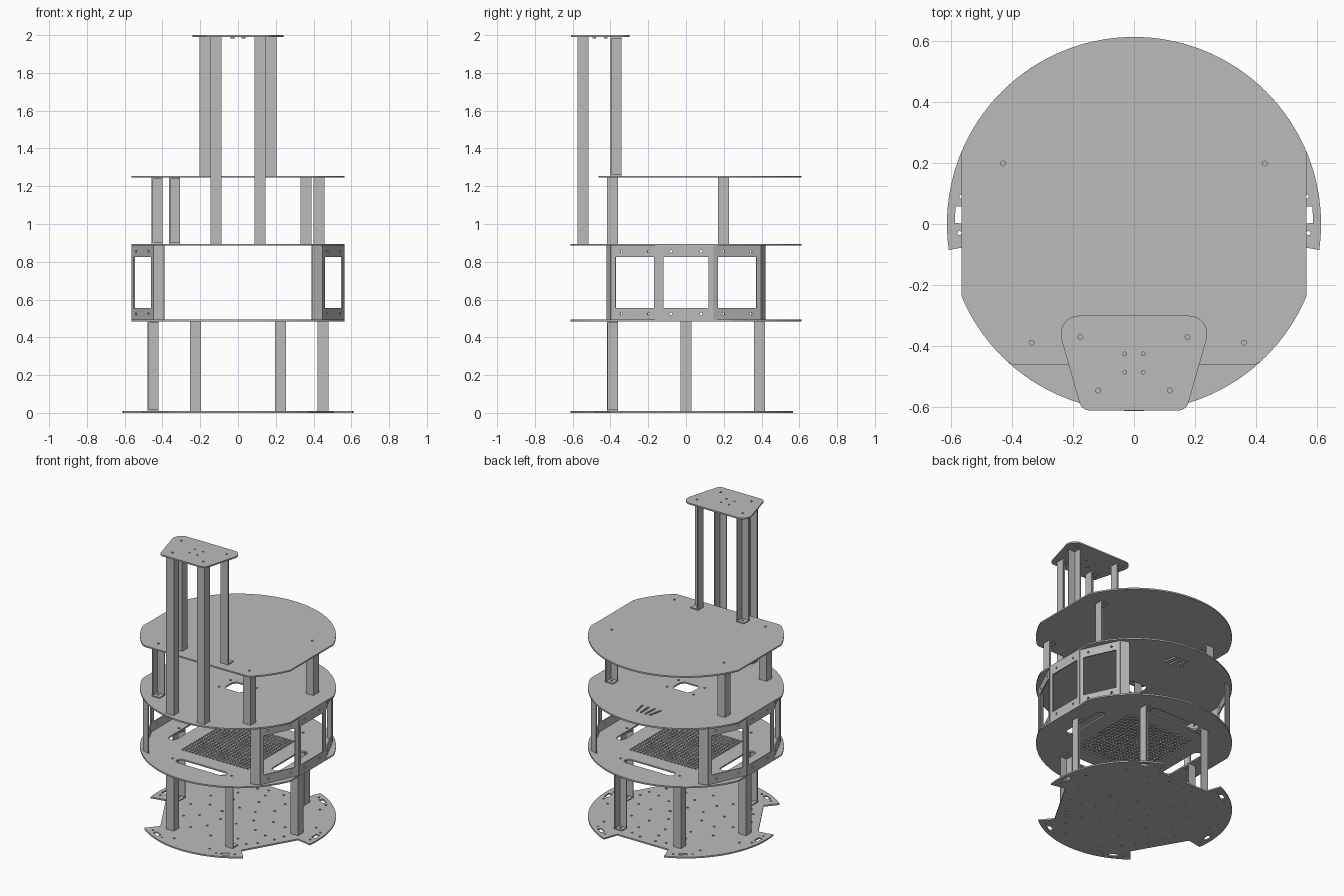
import bpy, bmesh, math
from mathutils import Matrix, Vector

cube = bpy.data.objects.get("Cube")
if cube:
    bpy.data.objects.remove(cube, do_unlink=True)

grey = bpy.data.materials.new("plain_grey")
grey.use_nodes = True
GREY = (0.5, 0.5, 0.5, 1)
grey.diffuse_color = GREY
grey.node_tree.nodes["Principled BSDF"].inputs["Base Color"].default_value = GREY

R = 0.612      # deck radius
SIDE = 0.565   # flat cut on both sides of the decks
T = 0.01       # sheet thickness
BASE, LOWER, MIDDLE, UPPER, TOP = 0.0, 0.484, 0.885, 1.245, 1.99


# ---------- outline helpers ----------
def polar(r, deg):
    a = math.radians(deg)
    return (r * math.cos(a), r * math.sin(a))


def circle(x, y, r=0.008, n=10):
    return [(x + r * math.cos(i * math.tau / n), y + r * math.sin(i * math.tau / n)) for i in range(n)]


def rect(x, y, w, h, deg=0):
    c, s = polar(1, deg)
    corners = [(-w / 2, -h / 2), (w / 2, -h / 2), (w / 2, h / 2), (-w / 2, h / 2)]
    return [(x + a * c - b * s, y + a * s + b * c) for a, b in corners]


def slot(x, y, length, width, deg=0, n=8):
    r, pts = width / 2, []
    for side in (1, -1):
        for i in range(n + 1):
            px, py = polar(r, -90 + 180 * i / n)
            pts.append((side * (px + length / 2 - r), side * py))
    c, s = polar(1, deg)
    return [(x + a * c - b * s, y + a * s + b * c) for a, b in pts]


def deck_outline(front=-R):
    pts = []
    for i in range(144):
        x, y = polar(R, i * 2.5)
        pts.append((max(-SIDE, min(SIDE, x)), max(front, y)))
    return pts


# ---------- solid helpers ----------
def slab(outline, holes, z0, z1):
    """Flat sheet with holes, extruded from z0 to z1."""
    cu = bpy.data.curves.new("outline", "CURVE")
    cu.dimensions, cu.fill_mode, cu.extrude = '2D', 'BOTH', (z1 - z0) / 2
    for ring in [outline] + holes:
        sp = cu.splines.new('POLY')
        sp.points.add(len(ring) - 1)
        for p, (x, y) in zip(sp.points, ring):
            p.co = (x, y, 0, 1)
        sp.use_cyclic_u = True
    ob = bpy.data.objects.new("outline", cu)
    bpy.context.scene.collection.objects.link(ob)
    deps = bpy.context.evaluated_depsgraph_get()
    mesh = bpy.data.meshes.new_from_object(ob.evaluated_get(deps))
    mesh.transform(Matrix.Translation((0, 0, (z0 + z1) / 2)))
    bpy.data.objects.remove(ob, do_unlink=True)
    bpy.data.curves.remove(cu)
    return mesh


def assemble(name, meshes):
    bm = bmesh.new()
    for m in meshes:
        bm.from_mesh(m)
        bpy.data.meshes.remove(m)
    bmesh.ops.remove_doubles(bm, verts=bm.verts, dist=1e-5)
    bmesh.ops.recalc_face_normals(bm, faces=bm.faces)
    mesh = bpy.data.meshes.new(name)
    bm.to_mesh(mesh)
    bm.free()
    mesh.materials.clear()
    mesh.materials.append(grey)
    for f in mesh.polygons:
        f.use_smooth = False
        f.material_index = 0
    ob = bpy.data.objects.new(name, mesh)
    bpy.context.scene.collection.objects.link(ob)
    return ob


def post(name, x, y, z0, z1, wx, wy, w=0.058, t=0.007):
    """Angle profile with walls on the wx and wy sides and a drilled foot at each end."""
    h = w / 2
    shape = [(h, h), (h, -h), (h - t, -h), (h - t, h - t), (-h, h - t), (-h, h)]
    shape = [(x + wx * a, y + wy * b) for a, b in shape]
    foot = rect(x, y, w, w)
    assemble(name, [slab(shape, [], z0, z1),
                    slab(foot, [circle(x, y)], z0, z0 + t),
                    slab(foot, [circle(x, y)], z1 - t, z1)])


def panel(p, q, z0, z1, windowed):
    """Upright sheet between two plan points, with a window and screw holes."""
    p, q = Vector((*p, 0)), Vector((*q, 0))
    d, up = (q - p).normalized(), Vector((0, 0, 1))
    w, h = (q - p).length, z1 - z0
    holes = []
    if windowed:
        holes.append(rect(0, 0, w - 0.052, 0.27))
        holes += [circle(a, b, 0.007) for a in (-0.08, 0.08) for b in (-0.165, 0.165)]
    mesh = slab(rect(0, 0, w, h), holes, -0.004, 0.004)
    n = d.cross(up)
    m = Matrix((d, up, n)).transposed().to_4x4()
    m.translation = (p + q) / 2 + up * (z0 + z1) / 2
    mesh.transform(m)
    return mesh


# ---------- post layouts: x, y and the sides carrying walls ----------
lower_posts = [(*polar(0.45, a), wx, wy) for a, wx, wy in
               [(0, 1, -1), (60, 1, -1), (120, -1, 1), (180, -1, 1), (240, 1, -1), (300, -1, -1)]]
upper_posts = [(0.36, -0.388, 1, -1), (-0.335, -0.388, -1, 1), (0.428, 0.198, 1, -1), (-0.428, 0.198, -1, 1)]
mast_front = [(0.117, -0.545, 1, -1), (-0.117, -0.545, 1, -1)]
mast_back = [(0.175, -0.37, -1, -1), (-0.175, -0.37, 1, -1)]


def screw_holes(*groups):
    return [circle(x, y) for g in groups for x, y, _, _ in g]


# ---------- base plate with three wheel notches ----------
outline, holes = [], screw_holes(lower_posts)
for c in (-30, 90, 210):
    cx, cy = polar(1, c)
    outline += [(0.47 * cx - s * cy, 0.47 * cy + s * cx) for s in (-0.195, 0.195)]
    outline += [polar(R, c + 22 + 2 * i) for i in range(39)]
    for a in (c + 33, c + 87):
        holes.append(rect(*polar(0.572, a), 0.028, 0.055, a))
        holes += [circle(*polar(0.572, a + s), 0.007) for s in (-6, 6)]
    holes += [circle(*polar(0.42, c + s)) for s in (-18, -8, 8, 18)]
    holes += [circle(*polar(0.52, c + s)) for s in (45, 75)]
for r, count, start in ((0.12, 6, 0), (0.24, 9, 12), (0.34, 12, 5)):
    holes += [circle(*polar(r, start + i * 360 / count)) for i in range(count)]
assemble("base_plate", [slab(outline, holes, BASE, BASE + T)])

# ---------- lower deck with perforated centre and four slots ----------
holes = screw_holes(lower_posts)
holes += [slot(*polar(0.395, a), 0.38 if a % 180 else 0.34, 0.06, a + 90) for a in (0, 90, 180, 270)]
N, PITCH = 20, 0.026
grid = [(i - (N - 1) / 2) * PITCH for i in range(N)]
holes += [rect(x, y, 0.016, 0.016) for x in grid for y in grid]
assemble("lower_deck", [slab(deck_outline(), holes, LOWER, LOWER + T)])

# ---------- middle deck with cable opening and vents ----------
holes = screw_holes(upper_posts, mast_front)
holes.append([(-0.07, -0.03), (-0.05, -0.06), (0.05, -0.06), (0.07, -0.03),
              (0.07, 0.03), (0.05, 0.06), (-0.05, 0.06), (-0.07, 0.03)])
holes += [slot(x, 0.42, 0.1, 0.014, 90 + 200 * x) for x in (-0.06, -0.02, 0.02, 0.06)]
holes += [circle(s * 0.1, y) for s in (-1, 1) for y in (-0.06, 0.06)]
assemble("middle_deck", [slab(deck_outline(), holes, MIDDLE, MIDDLE + T)])

# ---------- upper deck, cut straight at the front ----------
holes = screw_holes(upper_posts, mast_back)
assemble("upper_deck", [slab(deck_outline(-0.462), holes, UPPER, UPPER + T)])

# ---------- mast head plate, a tapered sheet with rounded corners ----------
half = [(0.145 + a, -0.575 + b) for a, b in (polar(0.035, -90 + 11 * i) for i in range(7))]
half += [(0.18 + a, -0.36 + b) for a, b in (polar(0.06, -18 + 12 * i) for i in range(10))]
half = [(x, y) for x, y in half]
outline = half + [(-x, y) for x, y in reversed(half)]
mounts = [(x, y) for x in (-0.03, 0.03) for y in (-0.485, -0.425)]
holes = screw_holes(mast_front, mast_back) + [circle(x, y, 0.006) for x, y in mounts]
assemble("mast_head_plate", [slab(outline, holes, TOP, TOP + T)])
assemble("mast_head_nuts", [slab(circle(x, y, 0.011, 6), [circle(x, y, 0.006)], TOP - 0.008, TOP)
                            for x, y in mounts])

# ---------- posts between the decks ----------
for label, group, z0, z1 in (("lower_post", lower_posts, BASE + T, LOWER),
                             ("upper_post", upper_posts, MIDDLE + T, UPPER),
                             ("mast_front_post", mast_front, MIDDLE + T, TOP),
                             ("mast_back_post", mast_back, UPPER + T, TOP)):
    for i, (x, y, wx, wy) in enumerate(group):
        post(f"{label}_{i + 1}", x, y, z0, z1, wx, wy)

# ---------- windowed side panels with bent end flanges ----------
path = [(0.39, -0.418), (0.445, -0.395), (0.561, -0.145), (0.561, 0.145), (0.445, 0.395), (0.39, 0.418)]
for side, sx in (("left", 1), ("right", -1)):
    pts = [(sx * x, y) for x, y in path]
    assemble(f"{side}_side_panel", [panel(pts[i], pts[i + 1], LOWER + T, MIDDLE, 0 < i < 4) for i in range(5)])
